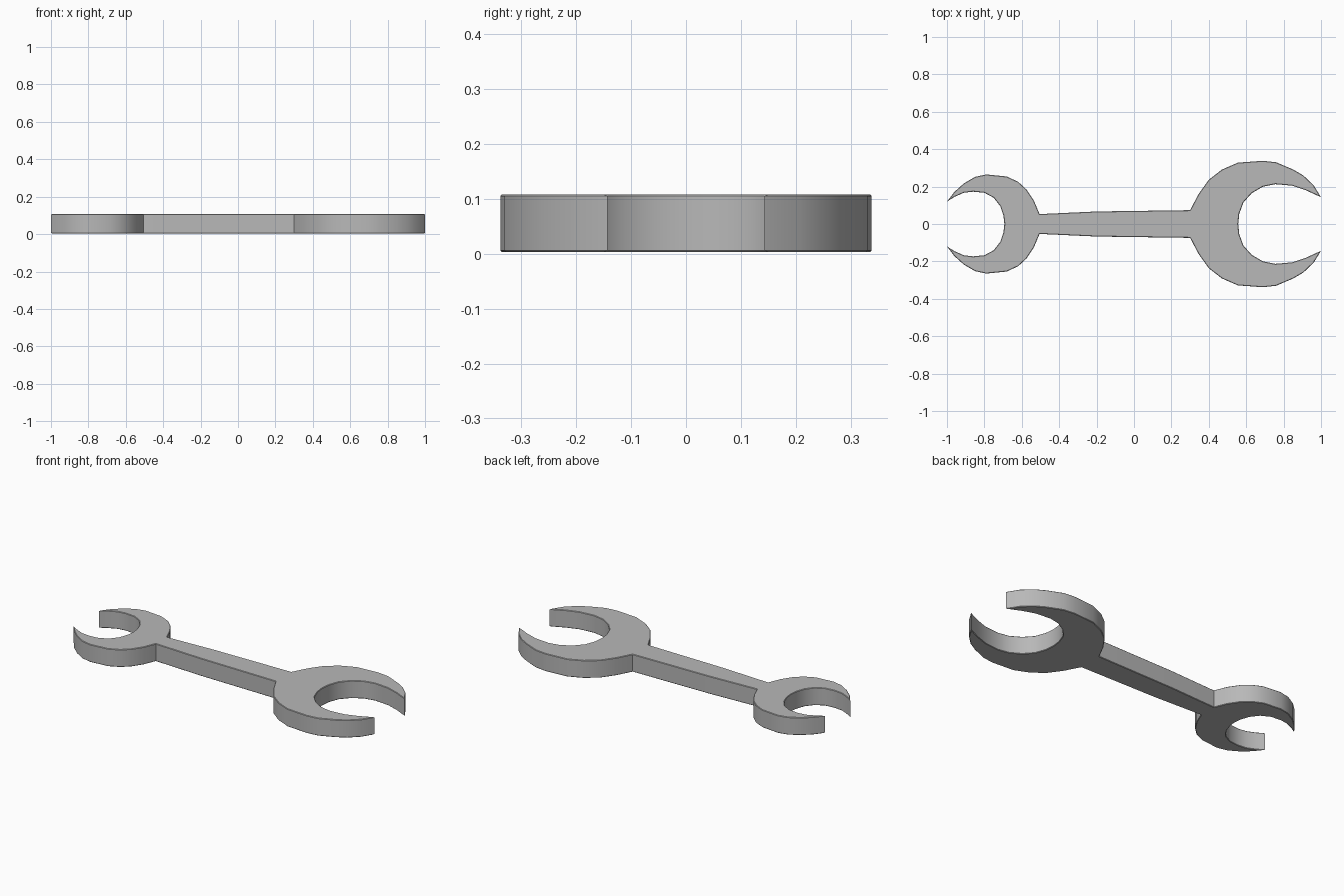
import bpy, bmesh

if "Cube" in bpy.data.objects:
    bpy.data.objects.remove(bpy.data.objects["Cube"])

Z0, Z1 = 0.003, 0.108

steel = bpy.data.materials.new("steel grey")
steel.diffuse_color = (0.48, 0.48, 0.48, 1)
steel.use_nodes = True
steel.node_tree.nodes["Principled BSDF"].inputs["Base Color"].default_value = steel.diffuse_color

# Half outline (y >= 0): small jaw opening, its outside, handle, big jaw outside, opening
small_opening = [(-0.693, 0), (-0.698, 0.045), (-0.715, 0.095), (-0.75, 0.14), (-0.80, 0.167),
                 (-0.86, 0.173), (-0.91, 0.167), (-0.96, 0.145), (-1.0, 0.12)]
small_head = [(-0.96, 0.172), (-0.91, 0.217), (-0.85, 0.252), (-0.79, 0.265), (-0.68, 0.254),
              (-0.62, 0.226), (-0.575, 0.185), (-0.535, 0.125)]
handle = [(-0.505, 0.053), (-0.2, 0.067), (0.30, 0.074)]
big_head = [(0.345, 0.16), (0.40, 0.237), (0.47, 0.291), (0.555, 0.328), (0.69, 0.338),
            (0.76, 0.33), (0.85, 0.292), (0.905, 0.26), (0.96, 0.208), (1.0, 0.143)]
big_opening = [(0.92, 0.18), (0.845, 0.205), (0.755, 0.213), (0.69, 0.2), (0.63, 0.165),
               (0.585, 0.115), (0.563, 0.055), (0.557, 0)]
half = small_opening + small_head + handle + big_head + big_opening
outline = half + [(x, -y) for x, y in half[-2:0:-1]]

# Extrude the mirrored outline into a flat spanner
bm = bmesh.new()
face = bm.faces.new([bm.verts.new((x, y, Z0)) for x, y in outline])
ext = bmesh.ops.extrude_face_region(bm, geom=[face], use_keep_orig=True)
top = [v for v in ext["geom"] if isinstance(v, bmesh.types.BMVert)]
bmesh.ops.translate(bm, verts=top, vec=(0, 0, Z1 - Z0))
bmesh.ops.recalc_face_normals(bm, faces=bm.faces)

# Slightly eased rims
rims = [e for e in bm.edges if abs(e.verts[0].co.z - e.verts[1].co.z) < 1e-5]
bmesh.ops.bevel(bm, geom=rims, offset=0.003, segments=1, affect='EDGES', clamp_overlap=True)

mesh = bpy.data.meshes.new("open_ended_spanner")
bm.to_mesh(mesh)
bm.free()
mesh.materials.append(steel)
obj = bpy.data.objects.new("open_ended_spanner", mesh)
bpy.context.collection.objects.link(obj)
bpy.context.view_layer.objects.active = obj
obj.select_set(True)
bpy.ops.object.shade_smooth_by_angle(angle=0.6)
